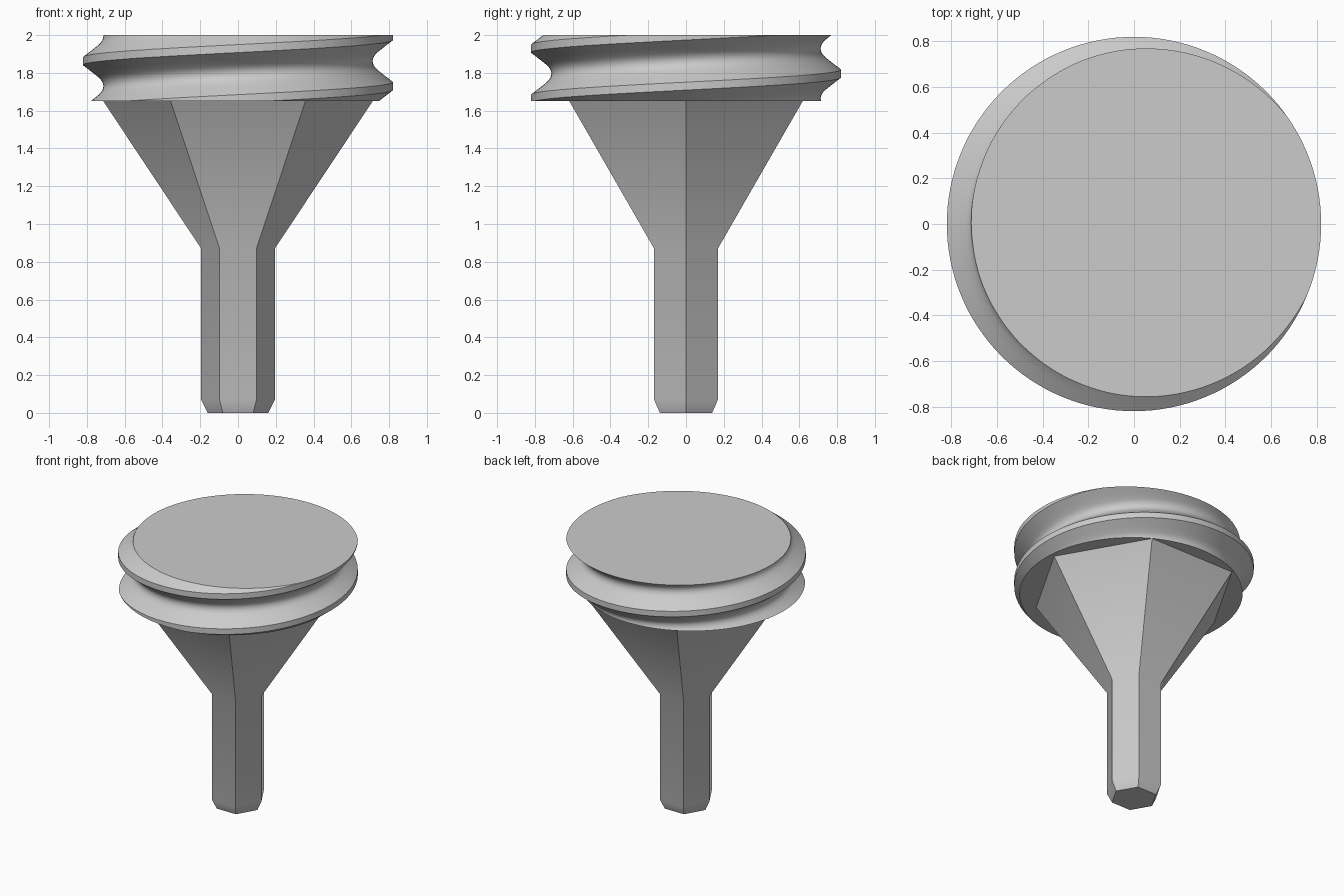
import bpy, bmesh
from math import pi, sin, cos, tau, radians

cube = bpy.data.objects.get("Cube")
if cube:
    bpy.data.objects.remove(cube, do_unlink=True)

# Single grey material
grey = bpy.data.materials.new("plain grey")
grey.use_nodes = True
grey.diffuse_color = (0.6, 0.6, 0.6, 1)
grey.node_tree.nodes["Principled BSDF"].inputs["Base Color"].default_value = (0.6, 0.6, 0.6, 1)


def finish(name, bm):
    bmesh.ops.recalc_face_normals(bm, faces=bm.faces[:])
    mesh = bpy.data.meshes.new(name)
    bm.to_mesh(mesh)
    bm.free()
    obj = bpy.data.objects.new(name, mesh)
    bpy.context.collection.objects.link(obj)
    mesh.materials.append(grey)
    bpy.ops.object.select_all(action='DESELECT')
    bpy.context.view_layer.objects.active = obj
    obj.select_set(True)
    bpy.ops.object.shade_smooth_by_angle(angle=radians(35))
    return obj


def bridge(bm, a, b, closed):
    n = len(a)
    for i in range(n if closed else n - 1):
        j = (i + 1) % n
        bm.faces.new((a[i], a[j], b[j], b[i]))


BASE, TOP = 1.65, 2.0

# Hexagonal shaft with a chamfered tip, flaring into a funnel
bm = bmesh.new()
rings = []
for radius, z in ((0.16, 0), (0.195, 0.07), (0.195, 0.87), (0.713, BASE)):
    rings.append([bm.verts.new((radius * cos(k * pi / 3), radius * sin(k * pi / 3), z))
                  for k in range(6)])
for lower, upper in zip(rings, rings[1:]):
    bridge(bm, lower, upper, True)
bm.faces.new(rings[0])
finish("hex_shaft", bm)

# Threaded disc: one pitch of the thread profile swept along a helix
PITCH, CREST_Z, STEPS = 0.265, 1.73, 128
half = [(0.021, 0.82), (0.06, 0.769), (0.085, 0.738), (0.098, 0.726),
        (0.112, 0.717), (PITCH / 2, 0.712)]
profile = [(-h, r) for h, r in reversed(half)] + half

bm = bmesh.new()
previous = None
for i in range(-2 * STEPS, 3 * STEPS + 1):
    turn = i / STEPS
    a = tau * (i % STEPS) / STEPS
    column = [bm.verts.new((r * cos(a), r * sin(a), CREST_Z + PITCH * turn + h))
              for h, r in profile]
    if previous:
        bridge(bm, previous, column, False)
    previous = column
bmesh.ops.remove_doubles(bm, verts=bm.verts[:], dist=1e-5)

# Trim the thread flat at both ends and cap it
for z, direction in ((BASE, -1), (TOP, 1)):
    cut = bmesh.ops.bisect_plane(
        bm, geom=bm.verts[:] + bm.edges[:] + bm.faces[:], dist=1e-6,
        plane_co=(0, 0, z), plane_no=(0, 0, direction), clear_outer=True)
    rim = [e for e in bm.edges
           if e.is_boundary and all(abs(v.co.z - z) < 1e-4 for v in e.verts)]
    bmesh.ops.holes_fill(bm, edges=rim, sides=0)
finish("threaded_disc", bm)
